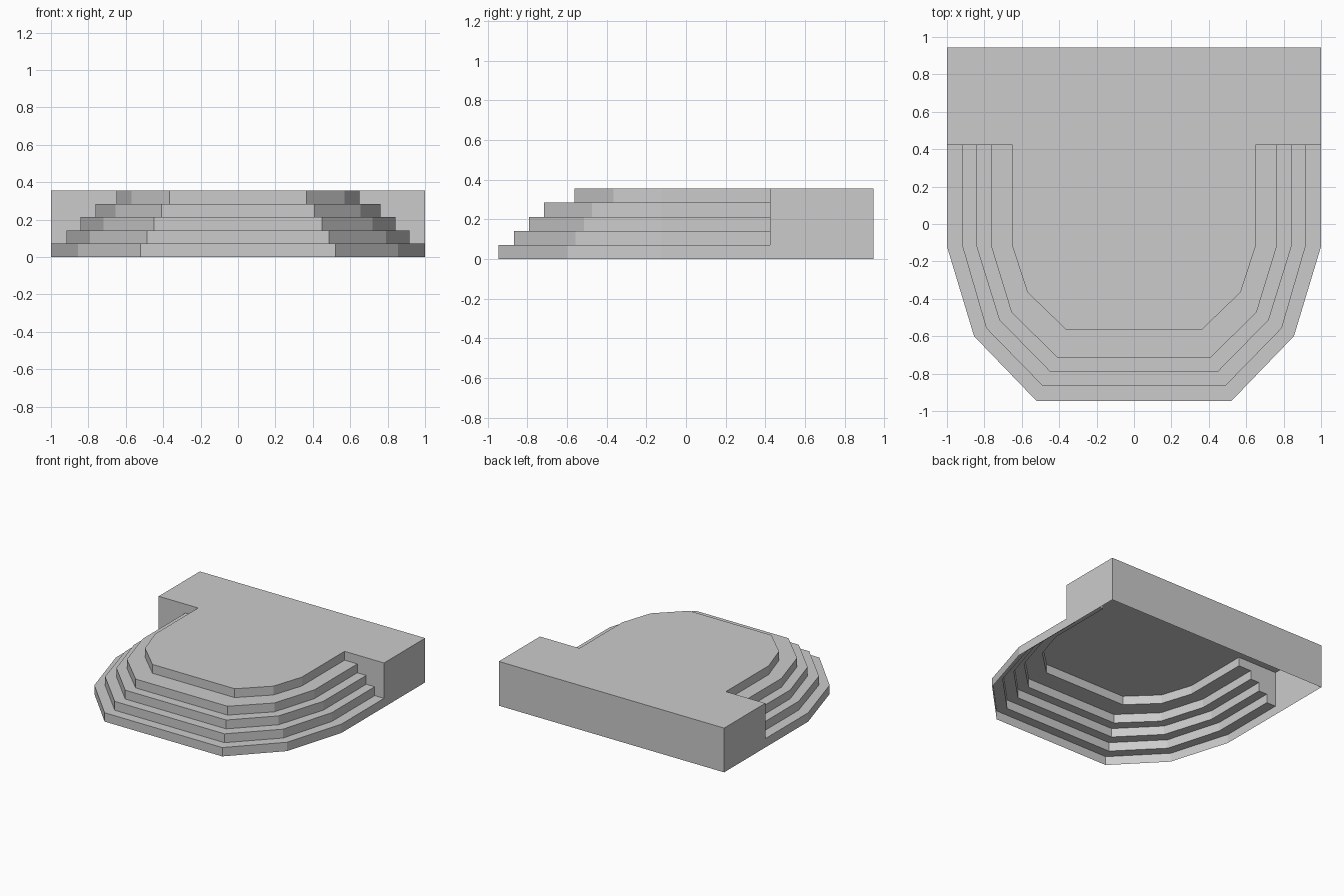
import bpy, bmesh

if "Cube" in bpy.data.objects:
    bpy.data.objects.remove(bpy.data.objects["Cube"])

STEP = 0.071          # riser height
TOP = 5 * STEP
WING_Y, BACK_Y = 0.423, 0.945

# Right half outline of each step, from the side round to the front
levels = [
    [(1.0, -0.12), (0.855, -0.60), (0.522, -0.945)],
    [(0.917, -0.12), (0.79, -0.557), (0.487, -0.867)],
    [(0.842, -0.12), (0.72, -0.513), (0.448, -0.79)],
    [(0.763, -0.12), (0.655, -0.473), (0.408, -0.715)],
    [(0.65, -0.12), (0.57, -0.365), (0.365, -0.563)],
]

bm = bmesh.new()


def full_path(half, z):
    """Mirror a half outline into a full right-to-left row of vertices."""
    right = [(half[0][0], WING_Y)] + half
    left = [(-x, y) for x, y in reversed(right)]
    return [bm.verts.new((x, y, z)) for x, y in right + left]


# Risers and treads: strips joining successive rows
rows = []
for i, half in enumerate(levels):
    rows += [full_path(half, i * STEP), full_path(half, (i + 1) * STEP)]
for low, high in zip(rows, rows[1:]):
    for k in range(len(low) - 1):
        bm.faces.new((low[k + 1], low[k], high[k], high[k + 1]))

# Landing block behind the steps: wing fronts and outer sides
corners = {}
for s, end in ((1, 0), (-1, -1)):
    wing = bm.verts.new((s, WING_Y, TOP))
    back_top = bm.verts.new((s, BACK_Y, TOP))
    back_low = bm.verts.new((s, BACK_Y, 0))
    corners[s] = (wing, back_top, back_low)
    bm.faces.new([r[end] for r in rows[1:]] + [wing])
    bm.faces.new((rows[0][end], back_low, back_top, wing, rows[1][end]))

# Back wall and top deck; the underside stays open
(wr, tr, lr), (wl, tl, ll) = corners[1], corners[-1]
bm.faces.new((lr, ll, tl, tr))
deck = bm.faces.new(rows[-1] + [wl, tl, tr, wr])

bmesh.ops.recalc_face_normals(bm, faces=bm.faces)
deck.normal_update()
if deck.normal.z < 0:
    bmesh.ops.reverse_faces(bm, faces=bm.faces)

mesh = bpy.data.meshes.new("stepped_platform")
bm.to_mesh(mesh)
bm.free()
platform = bpy.data.objects.new("stepped_platform", mesh)
bpy.context.collection.objects.link(platform)
